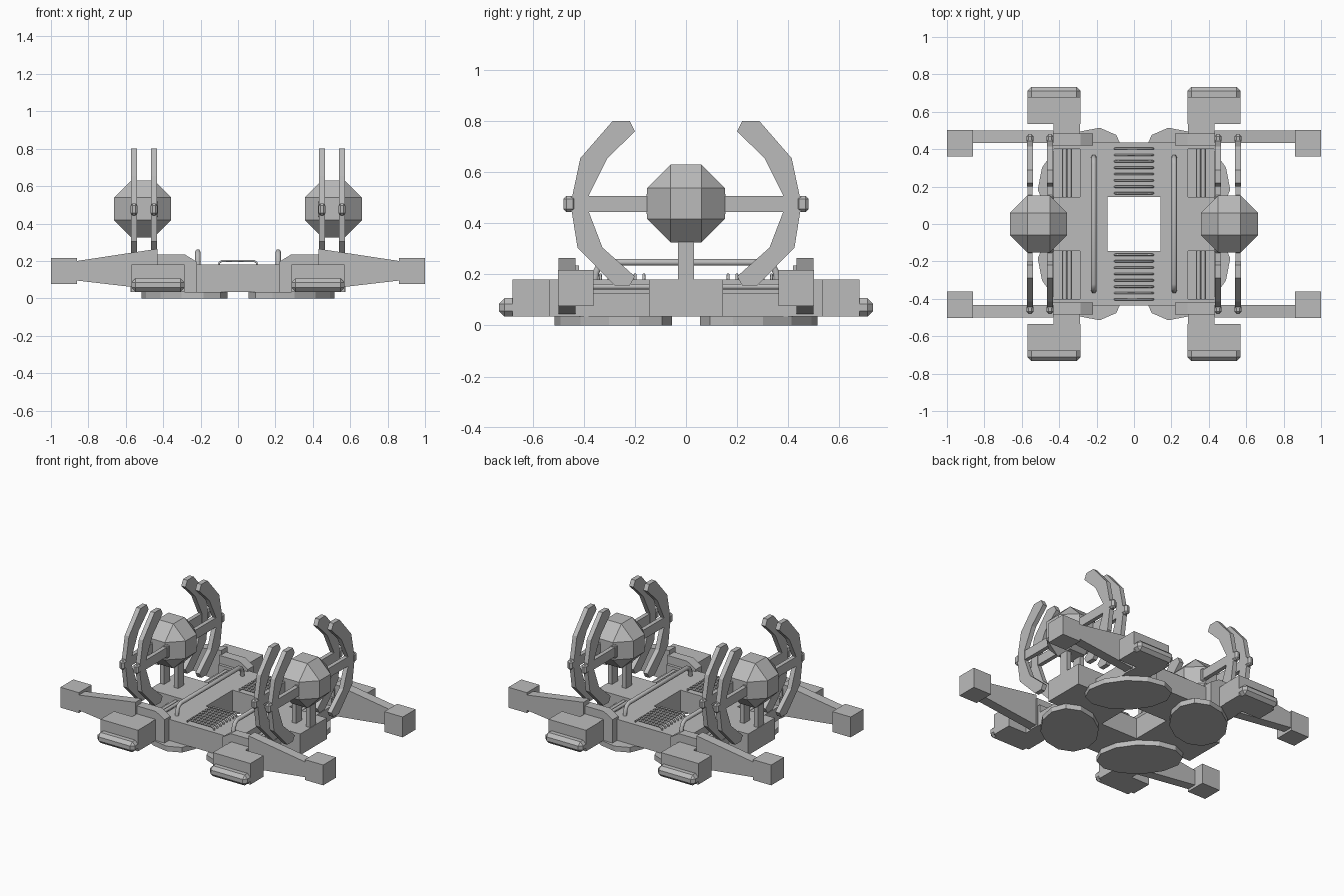
import bpy, bmesh, math
from itertools import product
from mathutils import Vector

if "Cube" in bpy.data.objects:
    bpy.data.objects.remove(bpy.data.objects["Cube"], do_unlink=True)

GREY = (0.5, 0.5, 0.5, 1)
grey = bpy.data.materials.new("plain grey")
grey.use_nodes = True
grey.diffuse_color = GREY
grey.node_tree.nodes["Principled BSDF"].inputs["Base Color"].default_value = GREY


def finish(name, data, mirror):
    """Link the data as an object and mirror it across the named axes."""
    obj = bpy.data.objects.new(name, data)
    bpy.context.scene.collection.objects.link(obj)
    data.materials.append(grey)
    if mirror:
        mod = obj.modifiers.new("mirror", "MIRROR")
        mod.use_axis = ["x" in mirror, "y" in mirror, False]
        mod.merge_threshold = 0.0005
    return obj


def from_bmesh(name, bm, mirror):
    bmesh.ops.recalc_face_normals(bm, faces=bm.faces)
    mesh = bpy.data.meshes.new(name)
    bm.to_mesh(mesh)
    bm.free()
    return finish(name, mesh, mirror)


def prism(name, profile, axis, low, high, mirror="xy", open_seam=False):
    """Extrude a flat profile along an axis from low to high."""
    bm = bmesh.new()

    def place(p, d):
        co = list(p)
        co.insert("xyz".index(axis), d)
        return co
    face = bm.faces.new([bm.verts.new(place(p, low)) for p in profile])
    ext = bmesh.ops.extrude_face_region(bm, geom=[face], use_keep_orig=True)
    moved = [v for v in ext["geom"] if isinstance(v, bmesh.types.BMVert)]
    bmesh.ops.translate(bm, verts=moved, vec=place((0, 0), high - low))
    if open_seam:
        seam = [f for f in bm.faces
                if any(all(abs(v.co[i]) < 1e-5 for v in f.verts) for i in (0, 1))]
        bmesh.ops.delete(bm, geom=seam, context="FACES")
    return from_bmesh(name, bm, mirror)


def box(name, x, y, z, mirror="xy", bevel=0):
    rect = [(x[0], y[0]), (x[1], y[0]), (x[1], y[1]), (x[0], y[1])]
    obj = prism(name, rect, "z", z[0], z[1], mirror)
    if bevel:
        mod = obj.modifiers.new("chamfer", "BEVEL")
        mod.width, mod.segments = bevel, 1
        obj.modifiers.move(len(obj.modifiers) - 1, 0)
    return obj


def tubes(name, paths, radius, mirror):
    curve = bpy.data.curves.new(name, "CURVE")
    curve.dimensions = "3D"
    curve.bevel_depth, curve.bevel_resolution = radius, 1
    curve.use_fill_caps = True
    for path in paths:
        spline = curve.splines.new("POLY")
        spline.points.add(len(path) - 1)
        for point, co in zip(spline.points, path):
            point.co = (*co, 1)
    return finish(name, curve, mirror)


# Hull frame: one quarter outline, mirrored, leaving the square well open
BASE, DECK = 0.035, 0.18
quarter = [(0.142, 0), (0.575, 0), (0.575, 0.145), (0.29, 0.145), (0.29, 0.4),
           (0.43, 0.4), (0.43, 0.435), (0, 0.435), (0, 0.145), (0.142, 0.145)]
prism("hull", quarter, "z", BASE, DECK, open_seam=True)
box("recess_floor", (0.29, 0.43), (0.145, 0.4), (BASE, 0.125))
tubes("recess_pipes", [[(x, 0.145, 0.152), (x, 0.4, 0.152)] for x in (0.345, 0.37)],
      0.012, "xy")

# Oval foot pads set across the corners
pad = []
for i in range(12):
    t = math.tau * i / 12
    u, v = 0.27 * math.cos(t), 0.182 * math.sin(t)
    pad.append((0.285 + (u + v) * math.sqrt(0.5), 0.285 + (v - u) * math.sqrt(0.5)))
prism("foot_pad", pad, "z", 0, BASE)

# Outrigger arms
prism("shoulder", [(0.22, BASE), (0.22, 0.195), (0.285, 0.235), (0.435, 0.235),
                   (0.435, BASE)], "y", 0.42, 0.485)
prism("arm", [(0.43, 0.045), (0.43, 0.265), (0.86, 0.2), (0.86, 0.095)],
      "y", 0.433, 0.5)
box("arm_tip", (0.86, 1), (0.362, 0.502), (0.077, 0.217))

# Pods in front and behind, each with a chamfered lip
box("pod_neck", (0.288, 0.43), (0.43, 0.54), (BASE, DECK))
box("pod", (0.285, 0.57), (0.535, 0.68), (BASE, DECK))
box("pod_lip", (0.285, 0.57), (0.64, 0.733), (BASE, 0.107), bevel=0.022)

# Deck rails and grille bars
rail = [(0.358, 0.17), (0.352, 0.21), (0.34, 0.235), (0.318, 0.248)]
rail = [(0.215, y, z) for y, z in rail]
rail += [(x, -y, z) for x, y, z in reversed(rail)]
tubes("deck_rail", [rail], 0.015, "x")
bars = []
for i in range(8):
    y = 0.165 + i * 0.034
    bars.append([(-0.103, y, 0.17), (-0.1, y, 0.19), (-0.088, y, 0.199),
                 (0.088, y, 0.199), (0.1, y, 0.19), (0.103, y, 0.17)])
tubes("grille_bars", bars, 0.006, "y")

# Faceted cores with cut corners
CORE = Vector((0.51, 0, 0.478))
bm = bmesh.new()
for long_axis in range(3):
    for signs in product((-1, 1), repeat=3):
        size = [0.153 if i == long_axis else 0.06 for i in range(3)]
        bm.verts.new(CORE + Vector([s * d for s, d in zip(signs, size)]))
bmesh.ops.convex_hull(bm, input=bm.verts)
bmesh.ops.dissolve_limit(bm, angle_limit=0.02, verts=bm.verts, edges=bm.edges)
from_bmesh("core", bm, "x")

# Paired claws, spokes and posts holding each core
claw = [(0.288, 0.8), (0.22, 0.8), (0.2, 0.76), (0.308, 0.655), (0.38, 0.51),
        (0.38, 0.443), (0.327, 0.305), (0.2, 0.192), (0.22, 0.157), (0.28, 0.157),
        (0.425, 0.305), (0.452, 0.475), (0.414, 0.655)]
post = [(-0.032, DECK), (0.032, DECK), (0.032, 0.405), (0.016, 0.43),
        (-0.016, 0.43), (-0.032, 0.405)]
for label, x in (("inner", 0.449), ("outer", 0.556)):
    near, far = x - 0.016, x + 0.016
    prism(label + "_claw", claw, "x", near, far)
    prism(label + "_post", post, "x", near, far, "x")
    box(label + "_spoke", (x - 0.014, x + 0.014), (0.12, 0.45), (0.444, 0.508))
    box(label + "_collar", (x - 0.02, x + 0.02), (0.125, 0.155), (0.43, 0.522), bevel=0.008)
    box(label + "_hub", (x - 0.019, x + 0.019), (0.43, 0.48), (0.444, 0.508), bevel=0.012)
